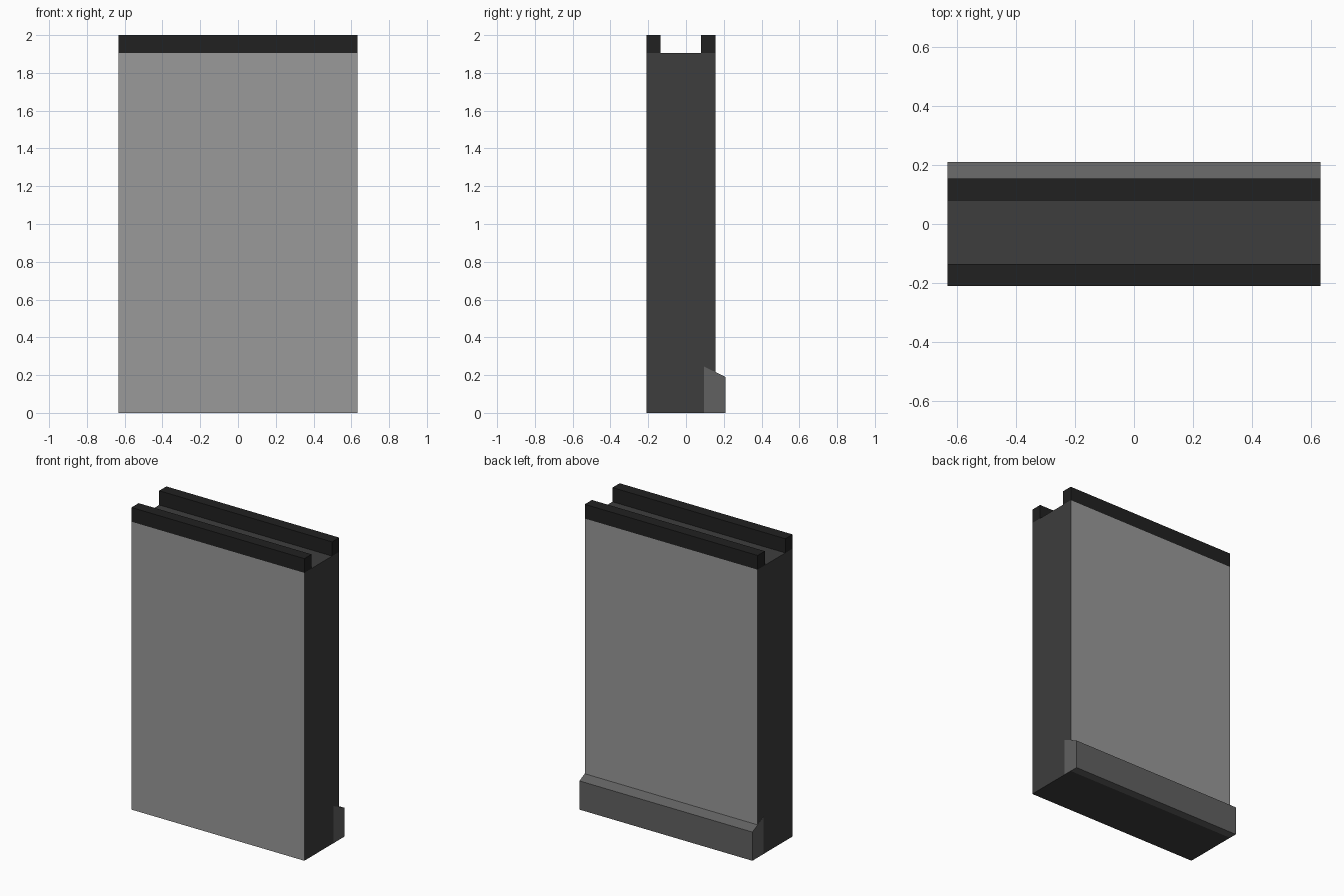
import bpy

if "Cube" in bpy.data.objects:
    bpy.data.objects.remove(bpy.data.objects["Cube"])

HALF = 0.633   # half length of the wall section


def grey(name, v):
    m = bpy.data.materials.new(name)
    m.diffuse_color = (v, v, v, 1)
    m.use_nodes = True
    m.node_tree.nodes["Principled BSDF"].inputs["Base Color"].default_value = m.diffuse_color
    return m


panel = grey("panel_grey", 0.32)
trim = grey("trim_grey", 0.12)
core = grey("core_dark", 0.047)
rail = grey("rail_black", 0.015)


def extrude_profile(name, profile, half, mats):
    """Extrude a counter-clockwise (y, z) profile along x."""
    n = len(profile)
    verts = [(x, y, z) for x in (-half, half) for y, z in profile]
    faces = [tuple(reversed(range(n))), tuple(range(n, 2 * n))]
    faces += [(i, (i + 1) % n, n + (i + 1) % n, n + i) for i in range(n)]
    mesh = bpy.data.meshes.new(name)
    mesh.from_pydata(verts, [], faces)
    for m in mats:
        mesh.materials.append(m)
    # outward faces of the profile run the other way round
    mesh.update()
    obj = bpy.data.objects.new(name, mesh)
    bpy.context.collection.objects.link(obj)
    return obj


def box_profile(y0, y1, z0, z1):
    return [(y0, z0), (y1, z0), (y1, z1), (y0, z1)]


# Wall body: dark core with light front and back faces
wall = extrude_profile("wall", box_profile(-0.21, 0.155, 0, 1.906), HALF, [core, panel])
for f in wall.data.polygons:
    f.material_index = 1 if abs(f.normal.y) > 0.9 else 0

# Two rails along the top edges
for name, y in (("front_top_rail", -0.21), ("back_top_rail", 0.08)):
    extrude_profile(name, box_profile(y, y + 0.075, 1.906, 2.0), HALF, [rail])

# Sloped skirting board set into the foot of the back face
extrude_profile("skirting_board",
                [(0.094, 0), (0.21, 0), (0.21, 0.19), (0.094, 0.246)],
                HALF + 0.0005, [trim])

# Make all normals consistent
import bmesh
for obj in bpy.context.collection.objects:
    bm = bmesh.new()
    bm.from_mesh(obj.data)
    bmesh.ops.recalc_face_normals(bm, faces=bm.faces)
    bm.to_mesh(obj.data)
    bm.free()
